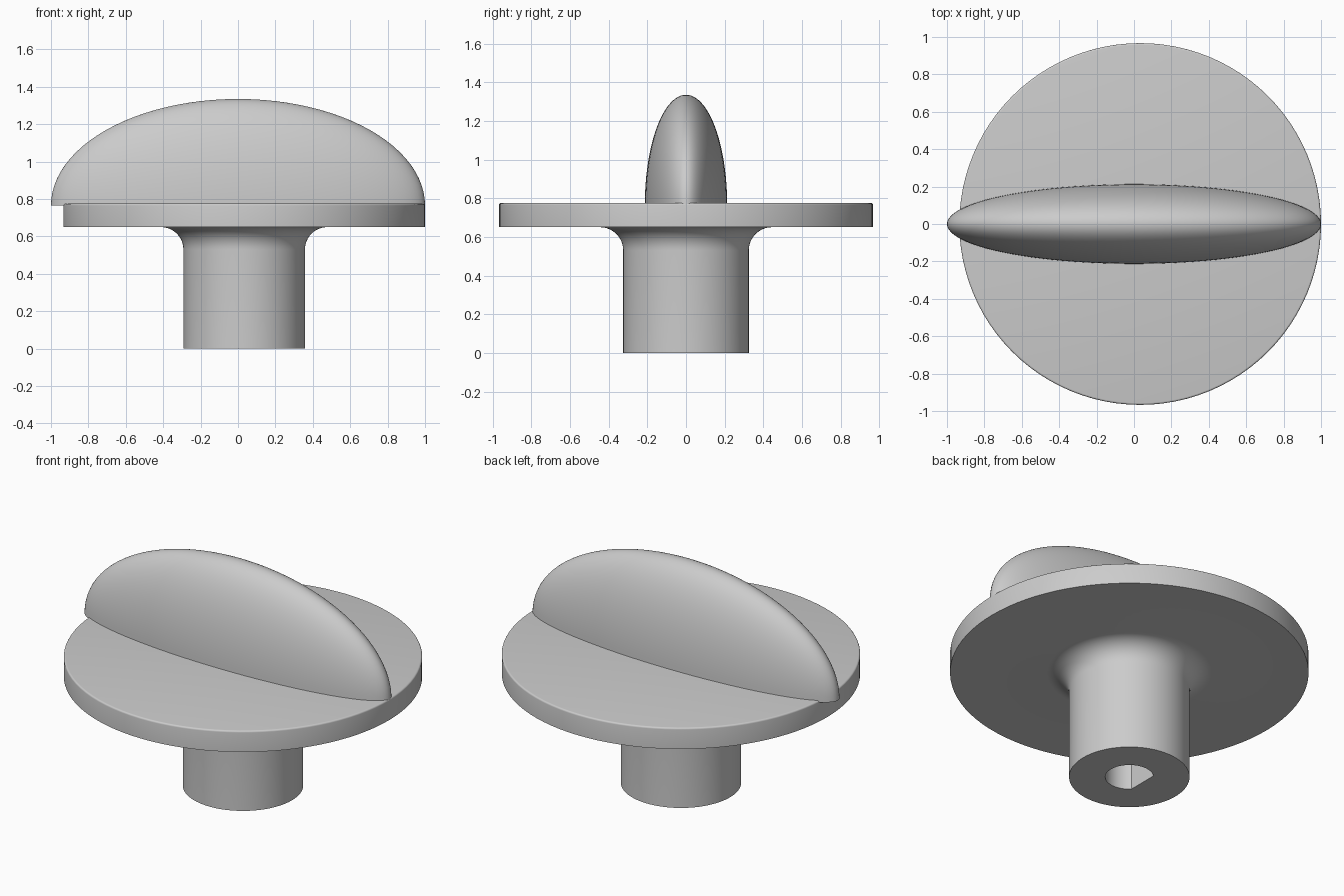
import bpy, bmesh, math

cube = bpy.data.objects.get("Cube")
if cube:
    bpy.data.objects.remove(cube, do_unlink=True)

SEGMENTS = 96
AXIS_X = 0.033      # centre of dial and stem
BORE_R = 0.13
BORE_DEPTH = 0.5
FLAT_X = -0.092     # flat side of the D-shaped bore

grey = bpy.data.materials.new("plain grey")
grey.use_nodes = True
colour = (0.6, 0.6, 0.6, 1)
grey.diffuse_color = colour
grey.node_tree.nodes["Principled BSDF"].inputs["Base Color"].default_value = colour


def finish(bm, name, location):
    bmesh.ops.recalc_face_normals(bm, faces=bm.faces)
    mesh = bpy.data.meshes.new(name)
    bm.to_mesh(mesh)
    bm.free()
    mesh.materials.append(grey)
    obj = bpy.data.objects.new(name, mesh)
    obj.location = location
    bpy.context.collection.objects.link(obj)
    bpy.ops.object.select_all(action='DESELECT')
    obj.select_set(True)
    bpy.context.view_layer.objects.active = obj
    bpy.ops.object.shade_smooth_by_angle(angle=math.radians(35))
    return obj


def arc(cx, cz, r, start, end, steps):
    angles = [math.radians(start + (end - start) * i / steps) for i in range(steps + 1)]
    return [(cx + r * math.cos(a), cz + r * math.sin(a)) for a in angles]


# Dial disc and filleted stem, turned from one profile
profile = [(0, BORE_DEPTH), (BORE_R, BORE_DEPTH), (BORE_R, 0), (0.325, 0)]
profile += arc(0.445, 0.53, 0.12, 180, 90, 12)
profile += [(0.967, 0.65)]
profile += arc(0.957, 0.765, 0.01, 0, 90, 4)
profile += [(0, 0.775)]

bm = bmesh.new()
verts = [bm.verts.new((r, 0, z)) for r, z in profile]
edges = [bm.edges.new(pair) for pair in zip(verts, verts[1:])]
bmesh.ops.spin(bm, geom=verts + edges, cent=(0, 0, 0), axis=(0, 0, 1),
               angle=math.tau, steps=SEGMENTS, use_merge=True)
bmesh.ops.remove_doubles(bm, verts=bm.verts, dist=0.0001)

# Flatten one side of the bore for a keyed shaft
for v in bm.verts:
    if math.hypot(v.co.x, v.co.y) < BORE_R + 0.001:
        v.co.x = max(v.co.x, FLAT_X)
finish(bm, "dial_and_stem", (AXIS_X, 0, 0))

# Grip: upper half of a stretched ellipsoid with a flat underside
bm = bmesh.new()
bmesh.ops.create_uvsphere(bm, u_segments=SEGMENTS, v_segments=48, radius=1)
bmesh.ops.bisect_plane(bm, geom=bm.verts[:] + bm.edges[:] + bm.faces[:],
                       plane_co=(0, 0, 0), plane_no=(0, 0, 1), clear_inner=True)
bmesh.ops.holes_fill(bm, edges=[e for e in bm.edges if e.is_boundary], sides=0)
bmesh.ops.scale(bm, vec=(1, 0.213, 0.57), verts=bm.verts)
finish(bm, "grip", (0, 0, 0.765))
